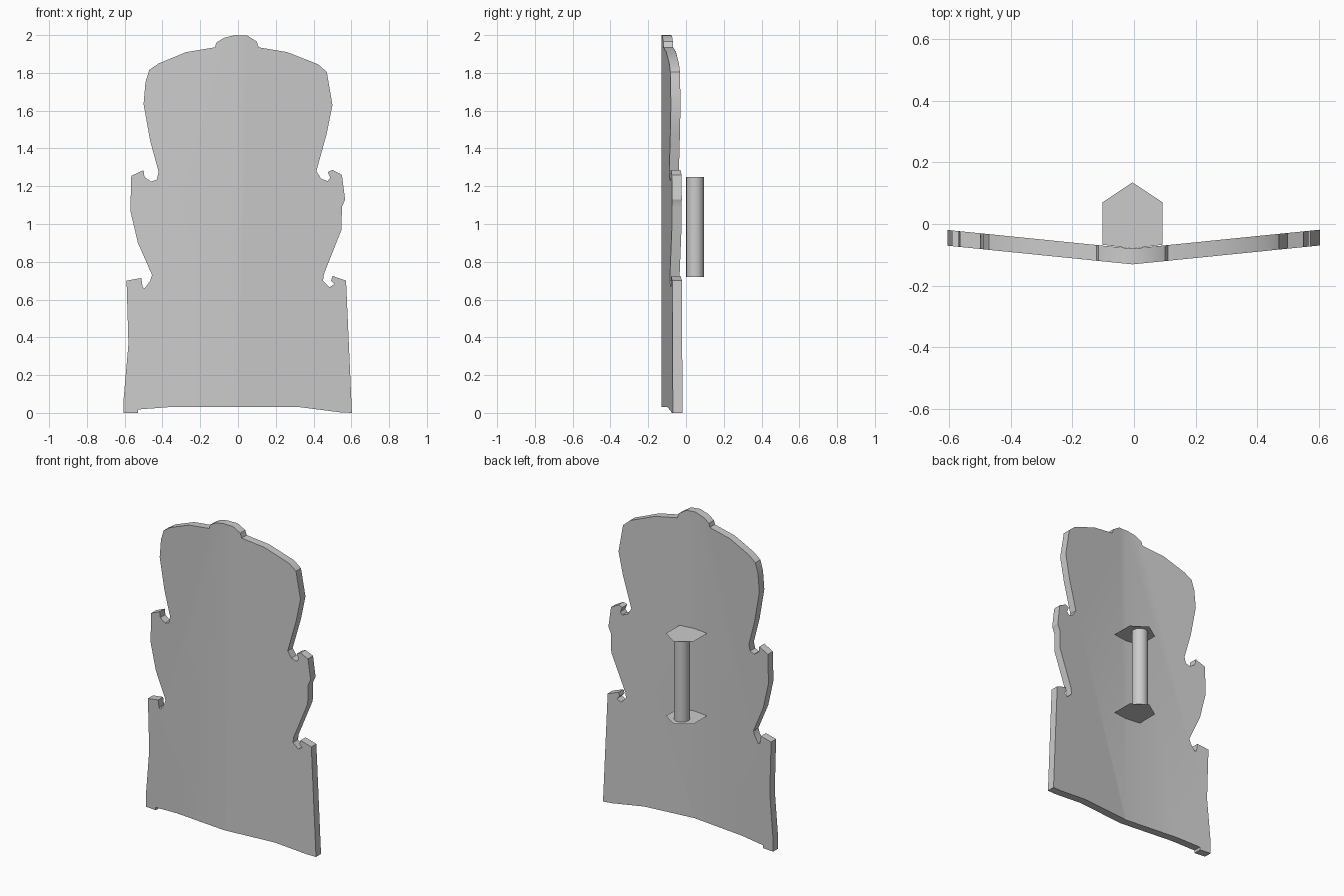
import bpy, bmesh

if "Cube" in bpy.data.objects:
    bpy.data.objects.remove(bpy.data.objects["Cube"])

# Outline of the shield in x, z, anticlockwise seen from the front
OUTLINE = [
    (-.605, 0), (-.53, 0), (-.53, .018), (-.37, .03), (0, .032), (.33, .03), (.54, .003), (.603, 0),
    # right side with two hooked notches
    (.572, .70), (.50, .725), (.493, .70), (.51, .682), (.485, .665), (.45, .70), (.455, .735),
    (.548, .97), (.55, 1.09), (.567, 1.13), (.55, 1.26), (.50, 1.287), (.475, 1.275),
    (.488, 1.245), (.475, 1.227), (.44, 1.24), (.415, 1.28), (.47, 1.48), (.50, 1.63),
    # crown
    (.47, 1.805), (.425, 1.845), (.26, 1.91), (.11, 1.935), (.10, 1.965), (.05, 1.997),
    (-.015, 2), (-.075, 1.985), (-.115, 1.96), (-.122, 1.935), (-.275, 1.91), (-.42, 1.85),
    # left side
    (-.47, 1.815), (-.49, 1.75), (-.50, 1.635), (-.465, 1.44), (-.42, 1.275), (-.43, 1.235),
    (-.46, 1.225), (-.495, 1.248), (-.50, 1.285), (-.565, 1.255), (-.57, 1.07), (-.53, .90),
    (-.455, .73), (-.465, .70), (-.493, .66), (-.505, .665), (-.512, .714), (-.59, .70),
    (-.58, .365), (-.605, .08)]
MID_X = -0.005


def finish(name, bm):
    mesh = bpy.data.meshes.new(name)
    bm.to_mesh(mesh)
    bm.free()
    obj = bpy.data.objects.new(name, mesh)
    bpy.context.collection.objects.link(obj)
    return obj


def smooth(obj):
    bpy.ops.object.select_all(action='DESELECT')
    obj.select_set(True)
    bpy.context.view_layer.objects.active = obj
    bpy.ops.object.shade_smooth_by_angle()


# Shield: flat outline, split down the middle, thickened, then folded back
bm = bmesh.new()
bm.faces.new([bm.verts.new((x, 0, z)) for x, z in OUTLINE])
bmesh.ops.bisect_plane(bm, geom=bm.verts[:] + bm.edges[:] + bm.faces[:],
                       plane_co=(MID_X, 0, 0), plane_no=(1, 0, 0))
ext = bmesh.ops.extrude_face_region(bm, geom=bm.faces[:], use_keep_orig=True)
bmesh.ops.translate(bm, vec=(0, .051, 0),
                    verts=[v for v in ext['geom'] if isinstance(v, bmesh.types.BMVert)])
for v in bm.verts:
    v.co.y += -.131 + .101 * abs(v.co.x - MID_X)
bmesh.ops.recalc_face_normals(bm, faces=bm.faces[:])
smooth(finish("shield_board", bm))

# Paper-thin handle brackets reaching back from the board
HALF = [(0, .135), (.098, .07), (.098, -.067)]
for name, z in (("lower_bracket", .72), ("upper_bracket", 1.25)):
    bm = bmesh.new()
    ring = HALF + [(0, -.08)] + [(-x, y) for x, y in HALF[:0:-1]]
    bm.faces.new([bm.verts.new((MID_X - x, y, z)) for x, y in ring])
    bmesh.ops.recalc_face_normals(bm, faces=bm.faces[:])
    finish(name, bm)

# Round grip between the brackets
bpy.ops.mesh.primitive_cylinder_add(vertices=16, radius=.048, depth=.53,
                                    location=(MID_X, .048, .985))
grip = bpy.context.object
grip.name = "hand_grip"
smooth(grip)
